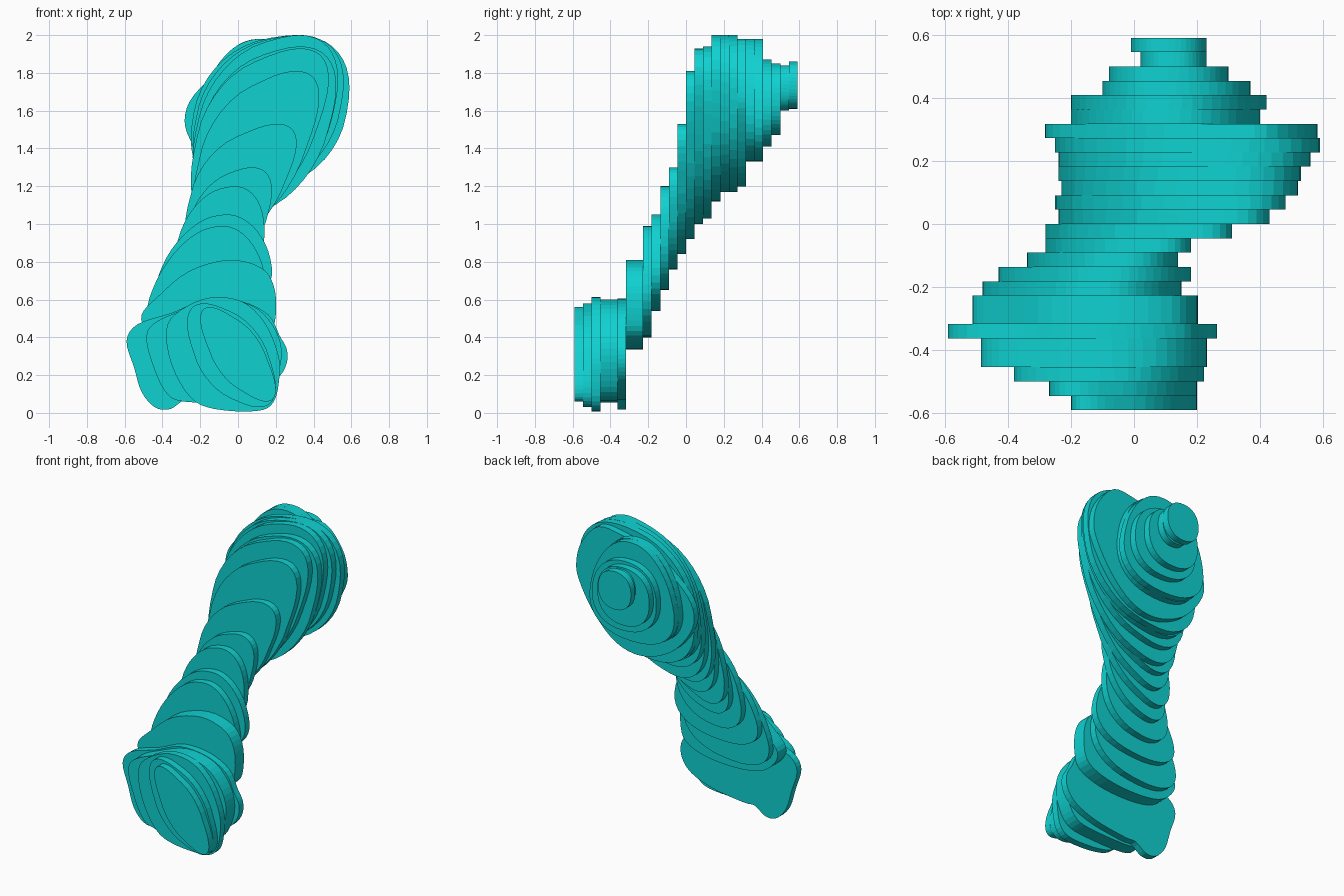
import bpy, bmesh, math

cube = bpy.data.objects.get("Cube")
if cube:
    bpy.data.objects.remove(cube, do_unlink=True)

teal = bpy.data.materials.new("teal")
teal.use_nodes = True
COL = (0.005, 0.64, 0.64, 1)
teal.diffuse_color = COL
teal.node_tree.nodes["Principled BSDF"].inputs["Base Color"].default_value = COL

STEP = 1.18 / 26   # thickness of one slice
Y0 = -0.59
SIDES = 44


def soft(v, p=0.88):
    return math.copysign(abs(v) ** p, v)


def egg(x0, x1, z0, z1, tilt, taper):
    """Tilted egg outline fitted to its bounds; taper > 0 narrows the top."""
    phase = math.asin(tilt)
    pts = []
    for i in range(SIDES):
        t = 2 * math.pi * i / SIDES
        z = soft(math.sin(t + phase))
        pts.append((soft(math.cos(t)) * (1 - taper * z), z))
    xs, zs = [p[0] for p in pts], [p[1] for p in pts]
    sx = (x1 - x0) / (max(xs) - min(xs))
    sz = (z1 - z0) / (max(zs) - min(zs))
    return [(x0 + (x - min(xs)) * sx, z0 + (z - min(zs)) * sz) for x, z in pts]


def smooth_loop(pts, n=4):
    """Closed rounded outline through a few points."""
    out, m = [], len(pts)
    for i in range(m):
        a, b, c, d = (pts[(i + k - 1) % m] for k in range(4))
        for s in range(n):
            t = s / n
            out.append(tuple(0.5 * (2 * b[k] + (c[k] - a[k]) * t
                       + (2 * a[k] - 5 * b[k] + 4 * c[k] - d[k]) * t * t
                       + (3 * b[k] - a[k] - 3 * c[k] + d[k]) * t ** 3) for k in (0, 1)))
    return out


def slices(name, first, outlines):
    """Stack of flat slabs, one per outline, running from front to back."""
    bm = bmesh.new()
    for i, pts in enumerate(outlines):
        y = Y0 + (first + i) * STEP
        front = [bm.verts.new((x, y, z)) for x, z in pts]
        back = [bm.verts.new((x, y + STEP, z)) for x, z in pts]
        bm.faces.new(front)
        bm.faces.new(back[::-1])
        for k in range(len(pts)):
            j = (k + 1) % len(pts)
            bm.faces.new((front[k], back[k], back[j], front[j]))
    bmesh.ops.recalc_face_normals(bm, faces=bm.faces)
    me = bpy.data.meshes.new(name)
    bm.to_mesh(me)
    bm.free()
    me.materials.append(teal)
    ob = bpy.data.objects.new(name, me)
    bpy.context.collection.objects.link(ob)


# Narrow front slabs: x min, x max, z min, z max, tilt, taper
lower = [
    (-.20, .20, .06, .56, -.72, 0),
    (-.27, .20, .03, .58, -.58, 0),
]
slices("lower_front", 0, [egg(*r) for r in lower])

# Wide slabs of the lower end, the last one with two lobes
heel = [(-.38, .44), (-.35, .25), (-.25, .08), (-.12, .02), (.10, .01),
        (.19, .06), (.22, .20), (.21, .32), (.14, .48), (.02, .59),
        (-.15, .61), (-.31, .54)]
block = [(-.485, .40), (-.46, .28), (-.39, .12), (-.29, .06), (0, .06),
         (.14, .09), (.21, .20), (.23, .34), (.18, .47), (.07, .57),
         (-.12, .60), (-.33, .53), (-.45, .47)]
lobes = [(-.59, .38), (-.53, .47), (-.35, .53), (-.17, .60), (.02, .59),
         (.16, .52), (.22, .41), (.26, .33), (.25, .24), (.18, .16),
         (.02, .10), (-.20, .07), (-.28, .07), (-.36, .02), (-.44, .03),
         (-.51, .11), (-.55, .24)]
slices("lower_end", 2, [smooth_loop(p) for p in (heel, block, block, lobes)])

# Two broad slabs at the foot of the shaft
flare = [(-.51, .52), (-.42, .62), (-.26, .75), (-.05, .81), (.12, .77),
         (.19, .67), (.20, .52), (.16, .41), (.01, .35), (-.20, .335),
         (-.38, .36), (-.48, .43)]
slices("shaft_flare", 6, [smooth_loop(flare)] * 2)

# Stepped shaft
shaft = [
    (-.48, .15, .40, .99, .25, .30),
    (-.43, .18, .54, 1.05, .20, .30),
    (-.34, .14, .65, 1.20, .30, .15),
    (-.28, .18, .76, 1.30, .50, .00),
    (-.28, .31, .84, 1.53, .62, -.10),
]
slices("shaft", 8, [egg(*r) for r in shaft])

# Broad upper end, closed by a flat wide slab
upper = [
    (-.24, .43, .92, 1.81, .60, -.10),
    (-.25, .48, 1.00, 1.93, .55, -.10),
    (-.23, .52, 1.03, 1.94, .45, -.05),
    (-.24, .53, 1.12, 2.00, .42, 0),
    (-.24, .56, 1.17, 2.00, .35, 0),
    (-.25, .59, 1.17, 2.00, .28, 0),
]
wide = [(-.28, .1 + 1.48), (-.25, 1.44), (-.11, 1.28), (.10, 1.20), (.29, 1.24),
        (.45, 1.39), (.56, 1.58), (.58, 1.70), (.54, 1.84), (.42, 1.97),
        (.25, 1.96), (.04, 1.90), (-.20, 1.72)]
slices("upper_end", 13, [egg(*r) for r in upper] + [smooth_loop(wide)])

# Smaller slabs narrowing to a round knob at the back
knob = [
    (-.20, .40, 1.33, 1.98, .08, .20),
    (-.20, .42, 1.33, 1.98, .02, .25),
    (-.10, .37, 1.41, 1.87, -.05, .05),
    (-.08, .30, 1.47, 1.85, 0, 0),
    (.02, .23, 1.60, 1.84, 0, 0),
    (-.01, .23, 1.61, 1.86, 0, 0),
]
slices("back_knob", 20, [egg(*r) for r in knob])
